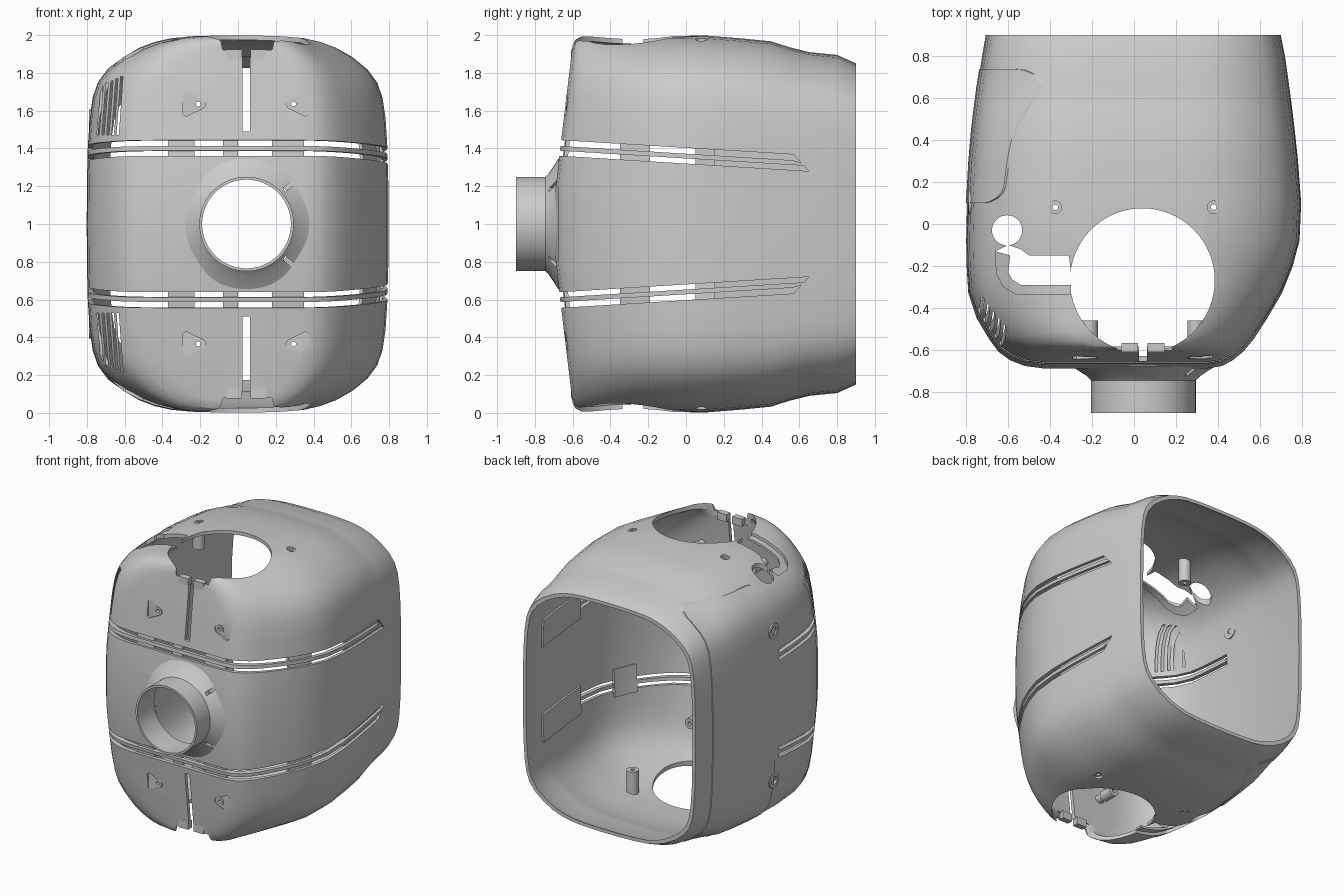
import bpy, bmesh, math

if "Cube" in bpy.data.objects:
    bpy.data.objects.remove(bpy.data.objects["Cube"])

# quarter cross-section (fraction of half width, fraction of half height)
Q = [(1, 0), (.999, .2), (.993, .4), (.98, .56), (.96, .67), (.925, .75), (.86, .82),
     (.76, .885), (.65, .935), (.55, .965), (.44, .985), (.3, .995), (.12, 1)]
SIDE = [(u, -v) for u, v in reversed(Q[1:])] + Q
# stations along the body: y, left x, right x, half height
RINGS = [(-.69, -.42, .34, .95), (-.677, -.52, .42, .98), (-.65, -.59, .47, .996),
         (-.61, -.645, .52, 1), (-.55, -.69, .57, .998), (-.45, -.75, .635, .993),
         (-.33, -.79, .705, .988), (-.2, -.798, .757, .992), (-.08, -.8, .789, .999),
         (.1, -.796, .797, .998), (.3, -.785, .782, .982), (.45, -.772, .766, .967),
         (.55, -.76, .754, .935), (.65, -.747, .741, .91), (.8, -.724, .72, .895),
         (.9, -.707, .7, .85)]


def clamp(t):
    return max(0, min(1, t))


def make(name, verts, faces):
    me = bpy.data.meshes.new(name)
    me.from_pydata(verts, [], faces)
    bm = bmesh.new()
    bm.from_mesh(me)
    bmesh.ops.recalc_face_normals(bm, faces=bm.faces)
    bm.to_mesh(me)
    bm.free()
    ob = bpy.data.objects.new(name, me)
    bpy.context.collection.objects.link(ob)
    return ob


def loft(name, inset, thick):
    """Closed thin shell following the body, open at the back."""
    m, verts, faces = len(SIDE), [], []
    n = 2 * m
    for d in (inset, inset + thick):
        for y, xl, xr, h in RINGS:
            shift = d * clamp((-.45 - y) / .2)
            w = clamp((-y - .05) / .5)
            def point(u, v, half):
                dz = v * (h - d)
                return (u * half, y + shift + w * .12 * max(0, abs(dz) - .2), 1 + dz)
            verts += [point(u, v, xr - d) for u, v in SIDE]
            verts += [point(u, v, xl + d) for u, v in reversed(SIDE)]
    k = len(RINGS)
    for base in (0, k * n):
        for r in range(k - 1):
            a = base + r * n
            faces += [(a + i, a + (i + 1) % n, a + n + (i + 1) % n, a + n + i) for i in range(n)]
        faces += [(base + i, base + i + 1, base + n - 2 - i, base + n - 1 - i) for i in range(m - 1)]
    a, b = (k - 1) * n, (2 * k - 1) * n
    faces += [(a + i, a + (i + 1) % n, b + (i + 1) % n, b + i) for i in range(n)]
    return make(name, verts, faces)


def place(axis, p, q, t):
    return {'x': (t, p, q), 'y': (p, t, q), 'z': (p, q, t)}[axis]


def prism(pts, axis, a, b):
    n = len(pts)
    verts = [place(axis, p, q, t) for t in (a, b) for p, q in pts]
    faces = [tuple(range(n)), tuple(range(n, 2 * n))]
    faces += [(i, (i + 1) % n, n + (i + 1) % n, n + i) for i in range(n)]
    return make("cutter", verts, faces)


def rect(a, b, c, d):
    return [(a, c), (b, c), (b, d), (a, d)]


def circle(cx, cy, r, n=48):
    return [(cx + r * math.cos(i * math.tau / n), cy + r * math.sin(i * math.tau / n)) for i in range(n)]


def lathe(name, profile, c, axis, n=32):
    """Revolve a closed (radius, position) profile about an axis through c."""
    k = len(profile)
    rings = [circle(c[0], c[1], r, n) for r, t in profile]
    verts = [place(axis, p, q, profile[j][1]) for j in range(k) for p, q in rings[j]]
    faces = [(j * n + i, j * n + (i + 1) % n, (j + 1) % k * n + (i + 1) % n, (j + 1) % k * n + i)
             for j in range(k) for i in range(n)]
    return make(name, verts, faces)


def boolean(ob, tool, op='DIFFERENCE'):
    mod = ob.modifiers.new("bool", 'BOOLEAN')
    mod.operation, mod.object, mod.solver = op, tool, 'EXACT'
    bpy.context.view_layer.objects.active = ob
    bpy.ops.object.modifier_apply(modifier=mod.name)
    bpy.data.objects.remove(tool)
    return ob


def piece(name, inset, thick, tool):
    """The part of a body-following shell that lies inside the tool."""
    return boolean(loft(name, inset, thick), tool, 'INTERSECT')


def band(s, lo, hi, right):
    """Sloping slot outline in the y-z plane; s mirrors top to bottom."""
    def z(y, off):
        return 1 + s * (.40 + off - .0615 * (y + .65))
    ends = (.65, .57) if right else (.05, .05)
    pts = [(-.85, z(-.85, lo)), (ends[0], z(ends[0], lo)), (ends[1], z(ends[1], hi)), (-.85, z(-.85, hi))]
    return prism(pts, 'x', *((-.021, 1) if right else (-1, -.02)))


shell = loft("body_shell", 0, .025)
boolean(shell, prism(circle(.045, 1, .275), 'y', -1, -.4))

KEYWAY = [(-.31, -.15), (-.5, -.15), (-.54, -.12), (-.6, -.1), (-.66, -.13), (-.655, -.24),
          (-.62, -.3), (-.56, -.335), (-.29, -.335)]
FLANGE = [(-.59, -.15), (-.66, -.13), (-.655, -.24), (-.62, -.3), (-.56, -.335), (-.3, -.335),
          (-.3, -.29), (-.54, -.29), (-.58, -.265), (-.6, -.23)]

for s, tag in ((1, "top"), (-1, "bottom")):
    def Z(d):
        return 1 + s * d
    # wrap-around slots
    for right in (True, False):
        boolean(shell, band(s, -.04, .043, right))
        piece(f"{tag}_slot_rib_{'right' if right else 'left'}", 0, .03, band(s, -.013, .012, right))
    # backing webs behind the slots
    for i, (a, b) in enumerate(((-.37, -.23), (-.08, .0), (.18, .35))):
        piece(f"{tag}_front_web_{i}", .02, .018, prism(rect(a, b, Z(.34), Z(.46)), 'y', -1, -.55))
    for i, (a, b) in enumerate(((-.35, -.19), (.15, .67))):
        piece(f"{tag}_right_web_{i}", .02, .018, prism(rect(a, b, Z(.25), Z(.45)), 'x', .5, 1))
    # large round opening with side keyway and its sunken flange
    boolean(shell, prism(circle(.04, -.27, .345, 64), 'z', Z(.88), Z(1.2)))
    boolean(shell, prism(KEYWAY, 'z', Z(.6), Z(1.2)))
    boolean(shell, prism(circle(-.605, -.03, .072, 32), 'z', Z(.6), Z(1.2)))
    piece(f"{tag}_keyway_flange", .02, .015, prism(FLANGE, 'z', Z(.6), Z(1.2)))
    # notch and slit in the front edge
    boolean(shell, prism([(-.08, Z(.92)), (.18, Z(.92)), (.22, Z(1.1)), (-.12, Z(1.1))], 'y', -.9, -.3))
    boolean(shell, prism(rect(.025, .063, Z(.49), Z(1.1)), 'y', -.9, -.45))
    for i, a in enumerate((-.06, .065)):
        tab = prism(rect(a, a + .08, -.61, -.567), 'z', Z(.87), Z(.925))
        tab.name = f"{tag}_notch_tab_{i}"
    # front screw pockets and bosses
    for i, m in enumerate((1, -1)):
        def X(x):
            return .042 + m * (x - .042)
        tri = [(X(-.29), Z(.69)), (X(-.275), Z(.7)), (X(-.18), Z(.655)), (X(-.17), Z(.635)),
               (X(-.18), Z(.615)), (X(-.275), Z(.57)), (X(-.29), Z(.58))]
        boolean(shell, prism(tri, 'y', -.9, -.629))
        c = (X(-.21), Z(.635))
        boolean(shell, prism(circle(*c, .027, 24), 'y', -.9, -.5))
        lathe(f"{tag}_front_boss_{i}", [(.013, -.635), (.03, -.635), (.03, -.56), (.038, -.56),
                                        (.038, -.46), (.013, -.46)], c, 'y', 24)
    # roof and floor screw bosses
    for i, x in enumerate((-.375, .38)):
        boolean(shell, prism(circle(x, .08, .03, 24), 'z', Z(.85), Z(1.2)))
        lathe(f"{tag}_boss_{i}", [(.013, Z(.966)), (.042, Z(.966)), (.042, Z(.79)), (.013, Z(.79))],
              (x, .08), 'z', 24)
    # slanted vent slits on the front left corner
    for i in range(5):
        x = -.725 + .026 * i
        t = .74 + .01 * i
        boolean(shell, prism([(x - .022, Z(.47)), (x - .01, Z(.47)), (x + .012, Z(t)), (x, Z(t))],
                             'y', -.9, -.35))
    # screw cups on the side panel edge
    lathe(f"{tag}_side_screw_cup", [(.02, -.772), (.03, -.79), (.055, -.79), (.055, -.75), (.02, -.75)],
          (.1, Z(.55)), 'x', 24)

# side access panel on the left, slightly proud of the shell
outline = []
for cy, cz, a0 in ((.66, 1.79, 0), (.18, 1.79, 90), (.18, .21, 180), (.66, .21, 270)):
    for k in range(5):
        a = math.radians(a0 + 22.5 * k)
        outline.append((cy + .08 * math.cos(a), cz + .08 * math.sin(a)))
piece("side_panel", -.005, .02, prism(outline, 'x', -1, -.3))

# front spout with flared base
neck = lathe("front_spout", [(.25, -.9), (.25, -.745), (.27, -.725), (.345, -.676), (.33, -.66),
                             (.235, -.705), (.235, -.9)], (.045, 1), 'y', 64)
for s in (1, -1):
    slot = [(.25, 1 + s * .17), (.295, 1 + s * .205), (.3, 1 + s * .225), (.28, 1 + s * .225), (.24, 1 + s * .19)]
    boolean(neck, prism(slot, 'y', -1, -.6))

# smooth surfaces, crisp edges
for ob in bpy.context.scene.objects:
    ob.select_set(True)
bpy.context.view_layer.objects.active = shell
bpy.ops.object.shade_smooth_by_angle(angle=math.radians(28))
